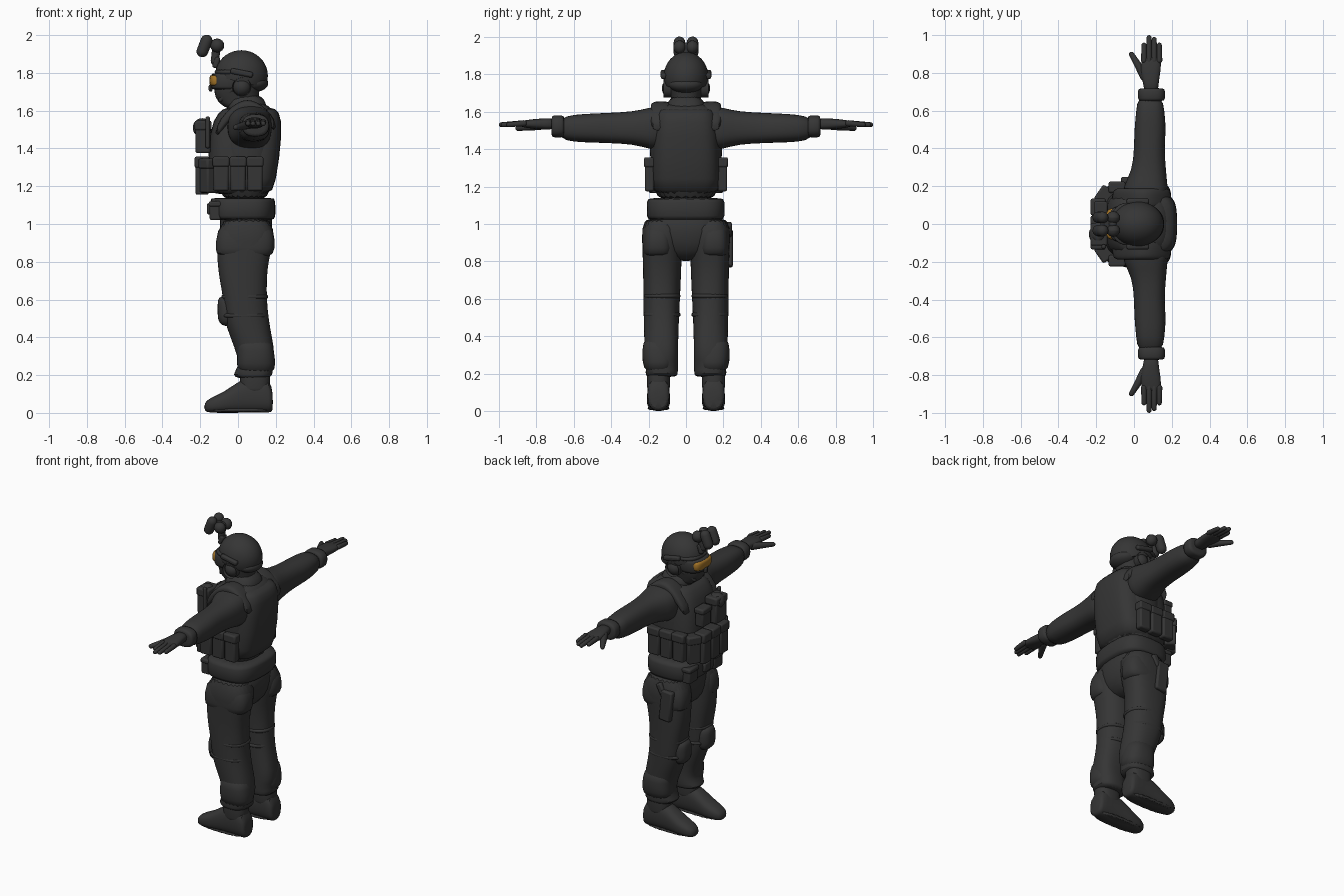
import bpy, bmesh, math
from mathutils import Vector, Matrix

if "Cube" in bpy.data.objects:
    bpy.data.objects.remove(bpy.data.objects["Cube"])

ALONG_X, ALONG_Y, ALONG_Z = range(3)


def make_material(name, red, green, blue):
    material = bpy.data.materials.new(name)
    material.use_nodes = True
    colour = (red, green, blue, 1)
    material.diffuse_color = colour
    material.node_tree.nodes["Principled BSDF"].inputs["Base Color"].default_value = colour
    return material


charcoal = make_material("charcoal gear", .036, .036, .036)
amber = make_material("amber lens", .36, .17, .02)


def finish(name, bm, material=charcoal, soften=False, bevel=None):
    bmesh.ops.recalc_face_normals(bm, faces=bm.faces)
    mesh = bpy.data.meshes.new(name)
    bm.to_mesh(mesh)
    bm.free()
    mesh.materials.append(material)
    part = bpy.data.objects.new(name, mesh)
    bpy.context.collection.objects.link(part)
    bpy.ops.object.select_all(action="DESELECT")
    part.select_set(True)
    bpy.context.view_layer.objects.active = part
    bpy.ops.object.shade_smooth_by_angle(angle=math.radians(60))
    if soften:
        modifier = part.modifiers.new("Soften", "SUBSURF")
        modifier.levels = modifier.render_levels = 1
    if bevel:
        modifier = part.modifiers.new("Rounded edges", "BEVEL")
        modifier.width, modifier.segments = bevel, 2


def skin(name, rings, **options):
    """Bridge rings of points into a closed surface."""
    bm = bmesh.new()
    loops = [[bm.verts.new(point) for point in ring] for ring in rings]
    for lower, upper in zip(loops, loops[1:]):
        for i in range(len(lower)):
            bm.faces.new((lower[i - 1], lower[i], upper[i], upper[i - 1]))
    bm.faces.new(loops[0])
    bm.faces.new(loops[-1])
    finish(name, bm, **options)


def loft(name, axis, rows, side=1, offset=0, square=2.5, folds=0, count=24, **options):
    """Rows hold station, low, high and a half width that is symmetric about the offset."""
    even = ALONG_Z if axis == ALONG_Y else ALONG_Y
    other = ALONG_X + ALONG_Y + ALONG_Z - axis - even
    rings = []
    for station, low, high, half in rows:
        ring = []
        for i in range(count):
            angle = math.tau * i / count
            c, s = math.cos(angle), math.sin(angle)
            crease = 1 + folds * math.sin(3 * angle + 55 * station)
            point = Vector()
            point[axis] = station
            point[other] = (low + high) / 2 + (high - low) / 2 * crease * math.copysign(abs(c) ** (2 / square), c)
            point[even] = offset + half * crease * math.copysign(abs(s) ** (2 / square), s)
            point.y *= side
            ring.append(point)
        rings.append(ring)
    skin(name, rings, soften=True, **options)


def band(name, axis, start, end, low, high, half, **options):
    """Short loft with softly rounded rims."""
    rim = .008
    narrow = (low + rim, high - rim, half - rim)
    wide = (low, high, half)
    rows = [(start, *narrow), (start + rim, *wide), (end - rim, *wide), (end, *narrow)]
    loft(name, axis, rows, **options)


def capsule(name, start, end, radius, end_radius=None, count=16):
    start, end = Vector(start), Vector(end)
    end_radius = end_radius or radius
    direction = (end - start).normalized()
    turn = direction.to_track_quat("Z", "Y")
    rings = []
    for base, size, steps in ((start, radius, range(-4, 1)), (end, end_radius, range(5))):
        for step in steps:
            angle = step / 4 * math.radians(80)
            # Pull each rounded cap back so that it ends at the given point
            inset = size if base == start else -size
            centre = base + direction * (inset + size * math.sin(angle))
            reach = size * math.cos(angle)
            rings.append([centre + turn @ Vector((reach * math.cos(math.tau * i / count),
                                                  reach * math.sin(math.tau * i / count), 0))
                          for i in range(count)])
    skin(name, rings)


def box(name, centre, size, tilt=0, spin=0, bevel=.01):
    bm = bmesh.new()
    place = (Matrix.Translation(centre) @ Matrix.Rotation(spin, 4, "Z")
             @ Matrix.Rotation(tilt, 4, "Y") @ Matrix.Diagonal((*size, 1)))
    bmesh.ops.create_cube(bm, size=1, matrix=place)
    finish(name, bm, bevel=bevel)


def ball(name, centre, radii, rim_point=None, rim_normal=None):
    """Ellipsoid, optionally kept only above a rim plane."""
    bm = bmesh.new()
    place = Matrix.Translation(centre) @ Matrix.Diagonal((*radii, 1))
    bmesh.ops.create_uvsphere(bm, u_segments=32, v_segments=20, radius=1, matrix=place)
    if rim_point:
        geometry = bm.verts[:] + bm.edges[:] + bm.faces[:]
        bmesh.ops.bisect_plane(bm, geom=geometry, plane_co=rim_point, plane_no=rim_normal, clear_inner=True)
        bmesh.ops.holes_fill(bm, edges=[edge for edge in bm.edges if edge.is_boundary])
    finish(name, bm)


def pouch(name, centre, size, spin=0):
    """Pouch with a closing flap on top."""
    box(name, centre, size, spin=spin)
    centre, size = Vector(centre), Vector(size)
    lift = Vector((0, 0, size.z * .36))
    flap_size = (size.x + .01, size.y + .01, size.z * .3)
    box(name + "_flap", centre + lift, flap_size, spin=spin)


# Trunk: shirt, armour vest, belt, seat and collar
loft("shirt", ALONG_Z, [(1.1, -.1, .17, .18), (1.3, -.12, .2, .19), (1.5, -.12, .22, .2),
                        (1.6, -.08, .2, .18), (1.65, 0, .13, .1)])
loft("armour_vest", ALONG_Z, [(1.15, -.14, .17, .17), (1.2, -.16, .2, .19), (1.5, -.16, .24, .18),
                              (1.6, -.1, .22, .16), (1.62, -.06, .18, .14)], square=3.5)
band("waist_belt", ALONG_Z, 1.02, 1.14, -.15, .2, .21, square=3, folds=.01)
loft("seat", ALONG_Z, [(.8, -.04, .1, .07), (.85, -.09, .16, .15), (.95, -.1, .19, .2), (1.1, -.1, .18, .2)])
loft("collar", ALONG_Z, [(1.57, -.07, .17, .13), (1.63, -.06, .15, .1), (1.69, -.05, .13, .09)], folds=.02)

FINGERS = {"index": .96, "middle": 1, "ring": .99, "little": .96}

for side, tag in ((-1, "left_"), (1, "right_")):
    # Trouser leg: straight outside, inseam closing towards the hip
    profile = [(.18, 0, .16), (.2, -.03, .19), (.24, 0, .18), (.3, 0, .2), (.4, -.04, .18), (.5, -.08, .16),
               (.6, -.08, .15), (.7, -.1, .15), (.8, -.11, .16), (.9, -.11, .19), (1.05, -.1, .19)]
    loft(tag + "trouser_leg", ALONG_Z, [(z, front, back, .08 + .03 * z) for z, front, back in profile],
         side=side, offset=.13, folds=.03)
    loft(tag + "trouser_hem", ALONG_Z, [(.2, 0, .19, .07), (.26, -.01, .2, .09), (.33, 0, .19, .09),
                                        (.4, -.02, .18, .08)], side=side, offset=.145, folds=.02)
    # Boot with sole and shaft
    loft(tag + "boot", ALONG_X, [(-.18, .01, .05, .03), (-.15, 0, .08, .055), (-.07, 0, .11, .065),
                                 (0, 0, .17, .06), (.1, 0, .2, .06), (.17, 0, .18, .06), (.185, .01, .1, .05)],
         side=side, offset=.147)
    loft(tag + "boot_sole", ALONG_Z, [(0, -.17, .18, .06), (.03, -.18, .185, .066)],
         side=side, offset=.147, square=3)
    band(tag + "boot_shaft", ALONG_Z, .1, .26, .01, .17, .063, side=side, offset=.147)
    # Knee pad with two straps
    loft(tag + "knee_pad", ALONG_X, [(-.11, .5, .6, .03), (-.09, .46, .62, .06), (-.03, .45, .63, .08)],
         side=side, offset=.125, square=3)
    for height in (.5, .6):
        band(tag + "knee_strap", ALONG_Z, height, height + .03, -.09, .16, .1, side=side, offset=.128)
    # Thigh cargo pocket
    loft(tag + "cargo_pocket", ALONG_Z, [(.82, -.08, .15, .06), (.84, -.12, .19, .085), (.9, -.12, .2, .085),
                                         (1.03, -.1, .18, .07)], side=side, offset=.15, square=3)
    # Sleeve, cuff and gloved hand
    loft(tag + "sleeve", ALONG_Y, [(.1, -.06, .19, .13), (.2, -.06, .18, .11), (.28, -.01, .17, .088),
                                   (.4, 0, .16, .082), (.5, 0, .17, .078), (.6, .01, .16, .074),
                                   (.68, .02, .15, .056)], side=side, offset=1.512, folds=.02)
    band(tag + "cuff", ALONG_Y, .65, .72, .02, .165, .06, side=side, offset=1.522)
    loft(tag + "palm", ALONG_Y, [(.7, .05, .13, .03), (.75, .05, .13, .03), (.8, .03, .14, .028),
                                 (.9, .04, .15, .016)], side=side, offset=1.535)
    for place, (finger, tip) in enumerate(FINGERS.items()):
        x = .053 + .027 * place
        capsule(tag + finger + "_finger", (x, side * .85, 1.54), (x, side * tip, 1.53), .016, .013)
    capsule(tag + "thumb", (.07, side * .76, 1.53), (-.02, side * .91, 1.51), .025, .014)
    # Padded strap arching over the shoulder
    arch = [(x, 1.66 - 5 * (x - .05) ** 2) for x in (-.12, -.06, 0, .05, .1, .15, .2)]
    loft(tag + "shoulder_strap", ALONG_X, [(x, top - .07, top, .055) for x, top in arch],
         side=side, offset=.134, square=3)
    # Vest pouches around the flank
    for x in (-.09, 0, .09):
        pouch(tag + "side_pouch", (x, side * .195, 1.265), (.08, .05, .18))
    pouch(tag + "corner_pouch", (-.155, side * .15, 1.255), (.07, .08, .18), spin=side * -.6)
    # Headset cup, helmet rail and chin strap
    capsule(tag + "ear_cup", (.02, side * .07, 1.725), (.02, side * .13, 1.725), .05, count=24)
    box(tag + "helmet_rail", (.02, side * .12, 1.8), (.12, .03, .03), tilt=.2)
    capsule(tag + "chin_strap", (0, side * .1, 1.74), (-.1, side * .04, 1.65), .012)
    # Night vision tube and hinge
    capsule(tag + "night_tube", (-.2, side * .035, 1.885), (-.155, side * .035, 2), .031)
    capsule(tag + "tube_hinge", (-.11, 0, 1.945), (-.11, side * .068, 1.945), .037)

# Front and chest pouches
for y in (-.09, 0, .09):
    pouch("magazine_pouch", (-.19, y, 1.255), (.07, .08, .2))
pouch("radio_pouch", (-.185, -.055, 1.46), (.08, .11, .17))
pouch("small_chest_pouch", (-.175, .07, 1.45), (.06, .09, .12))
capsule("chest_disc", (-.14, -.055, 1.51), (-.24, -.055, 1.51), .05, count=24)
capsule("radio_aerial", (-.16, -.12, 1.4), (-.16, -.12, 1.57), .013)
box("belt_buckle", (-.15, 0, 1.08), (.03, .07, .06))
for y in (-.13, .13):
    pouch("belt_pouch", (-.12, y, 1.07), (.06, .09, .1))

# Thigh holster
box("holster", (-.02, .23, .87), (.08, .04, .2), tilt=-.1)
box("holster_grip", (.02, .23, .97), (.04, .03, .08), tilt=.5)

# Head, helmet and goggles
loft("head", ALONG_Z, [(1.6, -.04, .12, .08), (1.64, -.11, .11, .07), (1.7, -.13, .11, .09),
                       (1.75, -.12, .13, .1), (1.85, -.09, .12, .09)])
ball("helmet", (.018, 0, 1.785), (.14, .12, .135), rim_point=(.018, 0, 1.75), rim_normal=(.24, 0, 1))
band("helmet_brim", ALONG_Z, 1.79, 1.82, -.125, .1, .116)
ball("nape_guard", (.09, 0, 1.745), (.07, .09, .045))
band("goggle_frame", ALONG_Z, 1.71, 1.8, -.145, .04, .1)
band("goggle_lens", ALONG_Z, 1.73, 1.79, -.152, -.07, .083, square=3, material=amber)
box("nose_bridge", (-.145, 0, 1.72), (.02, .03, .04))

# Night vision mount
box("helmet_shroud", (-.115, 0, 1.855), (.03, .05, .06), tilt=.3)
capsule("mount_arm", (-.125, 0, 1.84), (-.11, 0, 1.97), .022)
box("tube_bridge", (-.145, 0, 1.95), (.07, .06, .02), tilt=.3)
